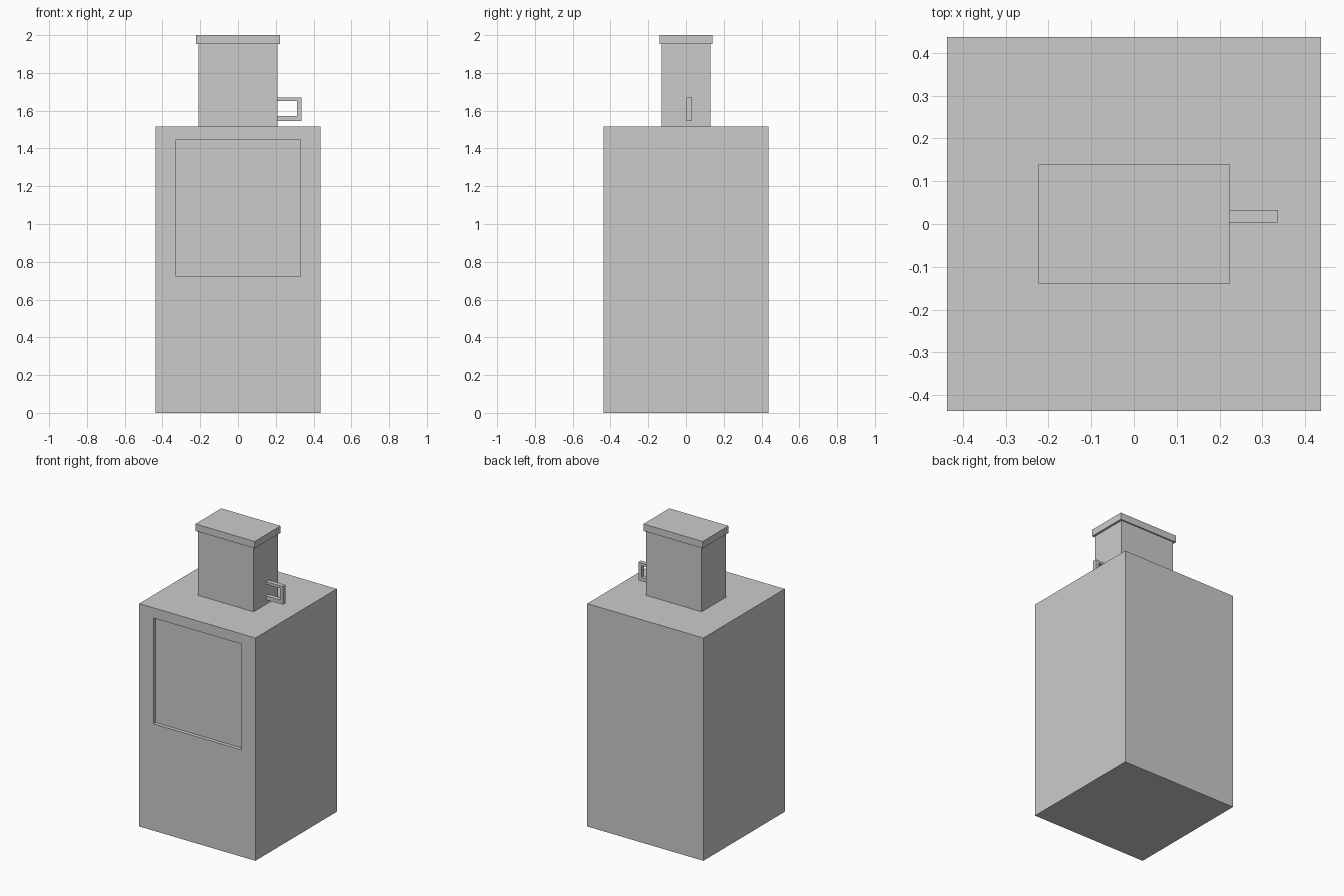
import bpy, bmesh
from mathutils import Vector

if "Cube" in bpy.data.objects:
    bpy.data.objects.remove(bpy.data.objects["Cube"])


def make_object(name, bm):
    bmesh.ops.recalc_face_normals(bm, faces=bm.faces)
    mesh = bpy.data.meshes.new(name)
    bm.to_mesh(mesh)
    bm.free()
    obj = bpy.data.objects.new(name, mesh)
    bpy.context.collection.objects.link(obj)
    return obj


def box(name, lo, hi):
    lo, hi = Vector(lo), Vector(hi)
    bm = bmesh.new()
    bmesh.ops.create_cube(bm, size=1)
    for v in bm.verts:
        v.co = (lo + hi) / 2 + v.co * (hi - lo)
    return make_object(name, bm)


def extruded_profile(name, points, y0, y1):
    # Profile in the xz plane, extruded along y
    bm = bmesh.new()
    face = bm.faces.new([bm.verts.new((x, y0, z)) for x, z in points])
    out = bmesh.ops.extrude_face_region(bm, geom=[face])
    verts = [g for g in out["geom"] if isinstance(g, bmesh.types.BMVert)]
    bmesh.ops.translate(bm, verts=verts, vec=(0, y1 - y0, 0))
    return make_object(name, bm)


# Cabinet body with a shallow recessed panel in the front
body = box("cabinet_body", (-0.437, -0.437, 0), (0.437, 0.437, 1.515))
cutter = box("panel_cutter", (-0.331, -0.6, 0.726), (0.331, -0.412, 1.446))
cutter.hide_render = True
cutter.hide_viewport = True
cut = body.modifiers.new("front_recess", "BOOLEAN")
cut.operation = "DIFFERENCE"
cut.solver = "EXACT"
cut.object = cutter

# Hopper on top and its overhanging lid
box("hopper", (-0.209, -0.13, 1.515), (0.209, 0.13, 1.955))
box("hopper_lid", (-0.223, -0.139, 1.953), (0.223, 0.139, 2.0))

# C-shaped side handle
extruded_profile("side_handle", [
    (0.205, 1.546), (0.336, 1.546), (0.336, 1.669), (0.205, 1.669),
    (0.205, 1.652), (0.313, 1.652), (0.313, 1.572), (0.205, 1.572),
], 0.003, 0.033)
